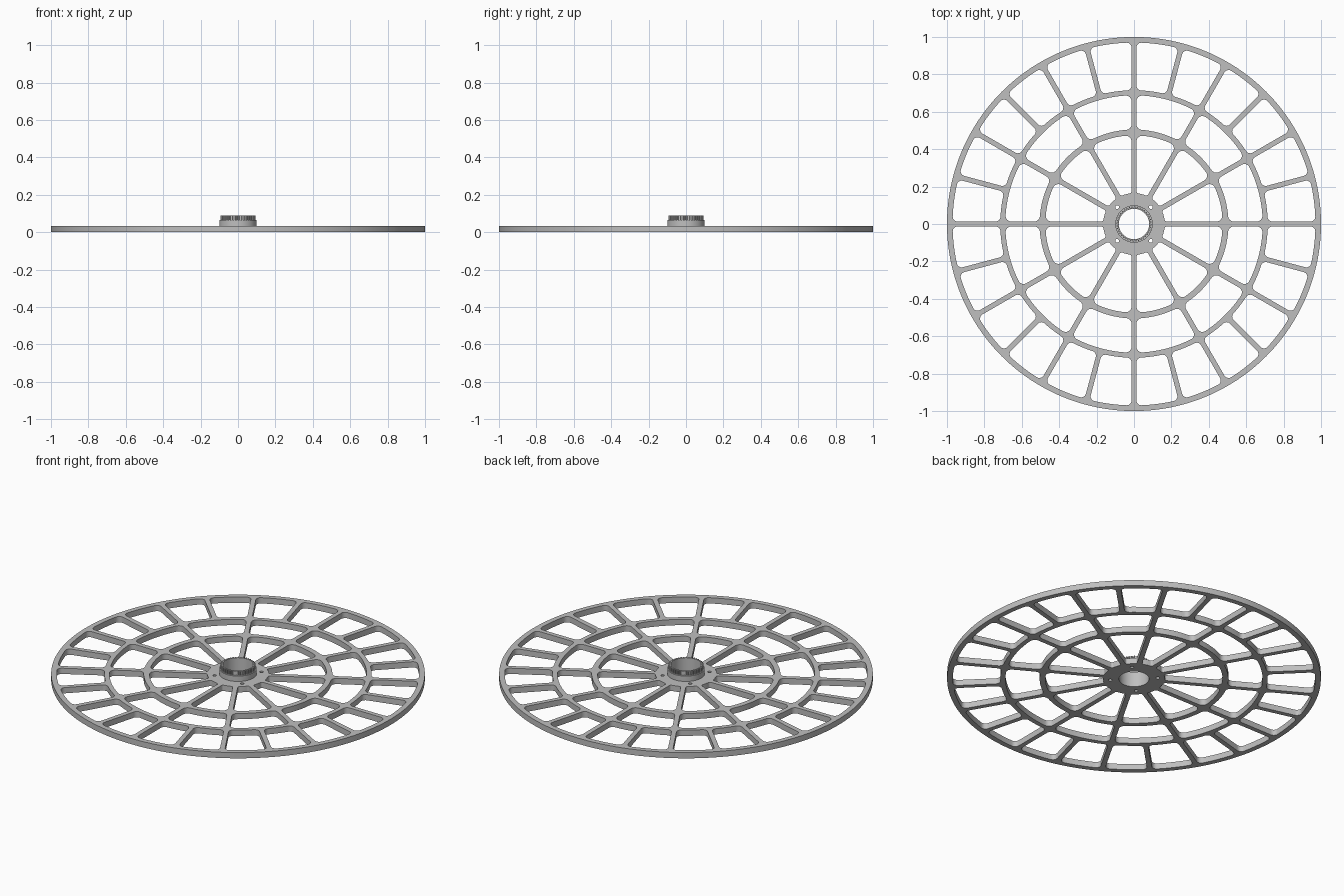
import bpy
from math import sin, cos, asin, pi, radians

cube = bpy.data.objects.get("Cube")
if cube:
    bpy.data.objects.remove(cube, do_unlink=True)

grey = bpy.data.materials.new("light grey")
grey.use_nodes = True
grey.diffuse_color = (0.52, 0.52, 0.52, 1)
grey.node_tree.nodes["Principled BSDF"].inputs["Base Color"].default_value = (0.52, 0.52, 0.52, 1)

SPOKE = 0.027
THICK = 0.034


def circle(r, n=96, cx=0, cy=0):
    return [(cx + r * cos(2 * pi * i / n), cy + r * sin(2 * pi * i / n)) for i in range(n)]


def arc(cx, cy, r, a, b, n):
    return [(cx + r * cos(a + (b - a) * i / n), cy + r * sin(a + (b - a) * i / n))
            for i in range(n + 1)]


def window(mid, half, r_in, r_out, f_in, f_out):
    """Ring sector between two spokes, with rounded corners."""
    lo, hi = mid - half, mid + half
    R, r = r_out - f_out, r_in + f_in
    da = asin((SPOKE / 2 + f_out) / R)
    di = asin((SPOKE / 2 + f_in) / r)
    a, b, c, d = lo + da, hi - da, hi - di, lo + di
    pts = arc(R * cos(a), R * sin(a), f_out, lo - pi / 2, a, 6)
    pts += arc(0, 0, r_out, a, b, 12)[1:-1]
    pts += arc(R * cos(b), R * sin(b), f_out, b, hi + pi / 2, 6)
    pts += arc(r * cos(c), r * sin(c), f_in, hi + pi / 2, c + pi, 6)
    pts += arc(0, 0, r_in, c, d, 8)[1:-1]
    pts += arc(r * cos(d), r * sin(d), f_in, d + pi, lo + 3 * pi / 2, 6)
    return pts


def slab(name, outlines, z0, z1):
    """Extruded flat shape: first outline is the border, the rest are holes."""
    curve = bpy.data.curves.new(name, 'CURVE')
    curve.dimensions = '2D'
    curve.fill_mode = 'BOTH'
    curve.extrude = (z1 - z0) / 2
    for pts in outlines:
        spline = curve.splines.new('POLY')
        spline.points.add(len(pts) - 1)
        for p, (x, y) in zip(spline.points, pts):
            p.co = (x, y, 0, 1)
        spline.use_cyclic_u = True
    curve.materials.append(grey)
    ob = bpy.data.objects.new(name, curve)
    bpy.context.collection.objects.link(ob)
    ob.location.z = (z0 + z1) / 2
    bpy.ops.object.select_all(action='DESELECT')
    ob.select_set(True)
    bpy.context.view_layer.objects.active = ob
    bpy.ops.object.convert(target='MESH')
    bpy.ops.object.mode_set(mode='EDIT')
    bpy.ops.mesh.select_all(action='SELECT')
    bpy.ops.mesh.remove_doubles(threshold=0.00005)
    bpy.ops.mesh.normals_make_consistent(inside=False)
    bpy.ops.object.mode_set(mode='OBJECT')
    bpy.ops.object.shade_smooth_by_angle(angle=radians(30))
    return ob


# Spoked wheel: three rings of windows, bore and four bolt holes
bore = circle(0.081, 64)
wheel = [circle(1, 192), bore]
for i in range(12):
    mid = radians(15 + 30 * i)
    wheel.append(window(mid, pi / 12, 0.165, 0.474, 0.012, 0.03))
    wheel.append(window(mid, pi / 12, 0.505, 0.688, 0.03, 0.03))
for i in range(24):
    wheel.append(window(radians(7.5 + 15 * i), pi / 24, 0.715, 0.97, 0.026, 0.026))
for sx in (-1, 1):
    for sy in (-1, 1):
        wheel.append(circle(0.01, 16, 0.09 * sx, 0.09 * sy))
slab("spoked_wheel", wheel, 0, THICK)

# Hub collar
slab("hub_collar", [circle(0.1, 64), bore], THICK, 0.066)

# Toothed ring on top of the collar
teeth, N = [], 40
for i in range(N):
    for step, r in ((0, 0.087), (0.45, 0.087), (0.55, 0.094), (0.9, 0.094)):
        a = 2 * pi * (i + step) / N
        teeth.append((r * cos(a), r * sin(a)))
slab("toothed_ring", [teeth, bore], 0.066, 0.09)
